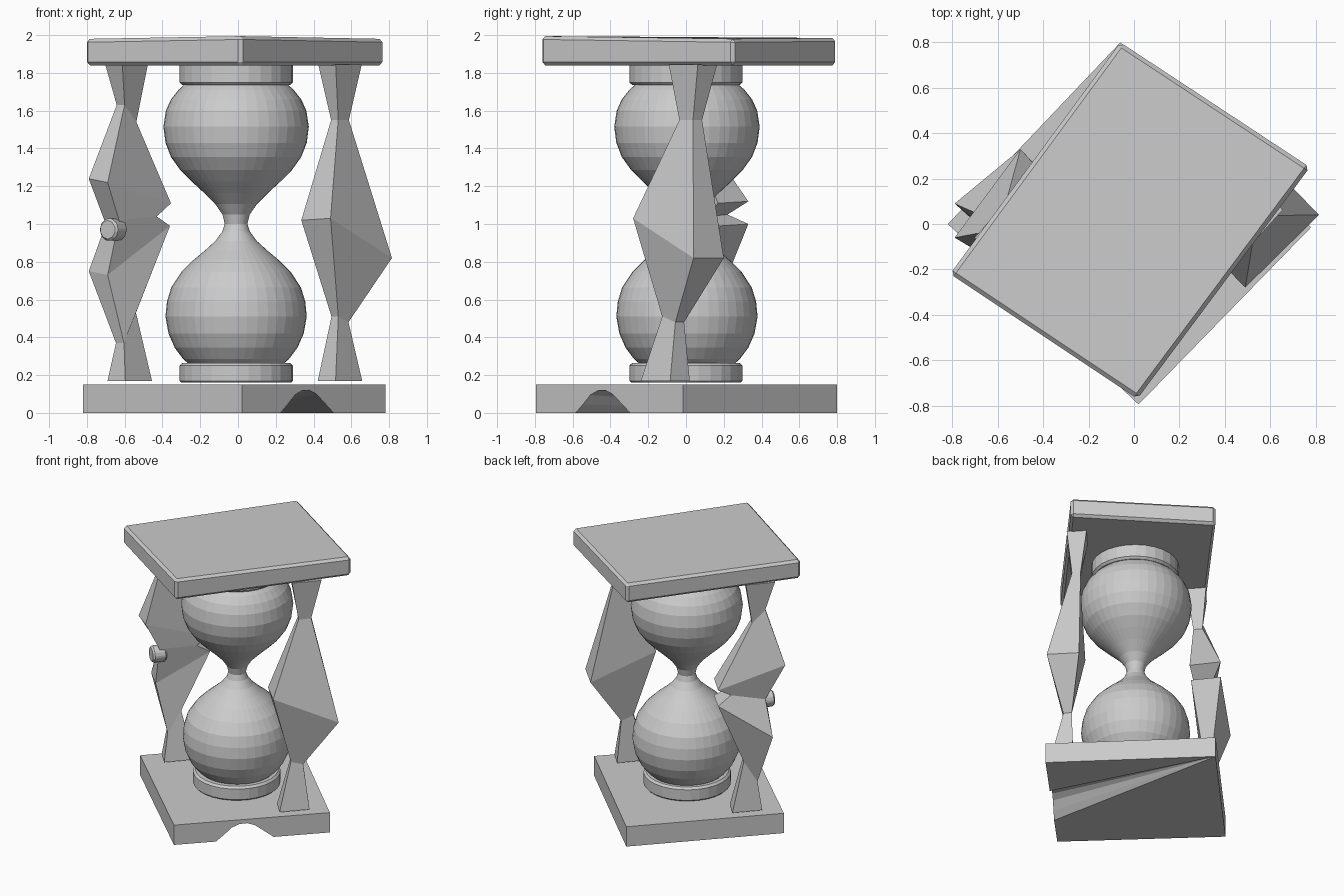
import bpy, bmesh, math
from mathutils import Vector

if "Cube" in bpy.data.objects:
    bpy.data.objects.remove(bpy.data.objects["Cube"])


def finish(name, bm):
    bmesh.ops.recalc_face_normals(bm, faces=bm.faces)
    me = bpy.data.meshes.new(name)
    bm.to_mesh(me)
    bm.free()
    ob = bpy.data.objects.new(name, me)
    bpy.context.collection.objects.link(ob)
    return ob


def loft(name, rings):
    """Skin a stack of equal-sized point rings and cap both ends."""
    bm = bmesh.new()
    vs = [[bm.verts.new(p) for p in r] for r in rings]
    n = len(vs[0])
    for a, b in zip(vs, vs[1:]):
        for i in range(n):
            j = (i + 1) % n
            bm.faces.new((a[i], a[j], b[j], b[i]))
    bm.faces.new(vs[0])
    bm.faces.new(vs[-1])
    return finish(name, bm)


def lathe(name, profile, n, cx, cy):
    return loft(name, [[(cx + r * math.cos(2 * math.pi * i / n),
                         cy + r * math.sin(2 * math.pi * i / n), z)
                        for i in range(n)] for r, z in profile])


def bevel(ob, w):
    m = ob.modifiers.new("Bevel", 'BEVEL')
    m.width = w
    m.segments = 1


def diamond(cx, cy, hx, hy, z_out, z_in=None):
    """Small pillar section: front, right, back, left corners."""
    z_in = z_out if z_in is None else z_in
    return [(cx - hx * .2, cy - hy, z_out), (cx + hx, cy + hy * .2, z_in),
            (cx + hx * .2, cy + hy, z_in), (cx - hx, cy - hy * .2, z_out)]


# Top board
corners = [(.015, -.77), (.775, .25), (-.06, .80), (-.81, -.22)]
tops = [1.995, 1.98, 1.985, 1.98]
bases = [1.84, 1.84, 1.84, 1.84]
top_board = loft("top_board", [[(x, y, z) for (x, y), z in zip(corners, zs)]
                               for zs in (bases, tops)])
bevel(top_board, .018)

# Bottom board: arch cut in the front right side, running back to a point
front, right, back, left = [Vector(p) for p in
                            ((.02, -.795, 0), (.78, -.015, 0), (-.06, .80, 0), (-.82, 0, 0))]
arch = [front.lerp(right, t) + Vector((0, 0, z)) for t, z in
        ((.27, 0), (.32, .045), (.37, .095), (.42, .118), (.47, .12),
         (.52, .1), (.58, .05), (.64, 0))]
bm = bmesh.new()
f, r, b, l = [bm.verts.new(p) for p in (front, right, back, left)]
ft, rt, bt, lt = [bm.verts.new(p + Vector((0, 0, .15))) for p in (front, right, back, left)]
av = [bm.verts.new(p) for p in arch]
bm.faces.new((ft, rt, bt, lt))
bm.faces.new((r, b, bt, rt))
bm.faces.new((b, l, lt, bt))
bm.faces.new((l, f, ft, lt))
bm.faces.new([f] + av + [r, rt, ft])
under = [l, f] + av + [r]
for p, q in zip(under, under[1:]):
    bm.faces.new((b, q, p))
finish("bottom_board", bm)

# Glass bulbs
glass = [(.24, .25), (.28, .285), (.325, .345), (.358, .42), (.374, .51), (.366, .59),
         (.343, .665), (.29, .745), (.225, .81), (.165, .86), (.11, .91), (.073, .96),
         (.06, 1.0), (.072, 1.05), (.11, 1.105), (.17, 1.165), (.235, 1.225),
         (.295, 1.285), (.345, 1.355), (.374, 1.43), (.385, 1.515), (.372, 1.6),
         (.345, 1.66), (.305, 1.71), (.26, 1.75)]
lathe("glass_bulbs", glass, 40, -.01, .005)

# Glass end caps
lathe("lower_cap", [(.29, .16), (.30, .17), (.30, .25), (.285, .265)], 28, -.01, 0)
lathe("upper_cap", [(.285, 1.735), (.30, 1.75), (.30, 1.82), (.30, 1.845)], 28, -.01, 0)

# Right pillar: one big faceted bulge
loft("right_pillar", [
    diamond(.54, -.11, .118, .13, .168),
    diamond(.54, -.068, .045, .058, .51, .48),
    [(.49, -.28, 1.03), (.815, .04, .82), (.66, .2, .82), (.335, -.12, 1.02)],
    diamond(.54, .025, .047, .06, 1.55),
    diamond(.54, .037, .115, .128, 1.845)])

# Left pillar: two bulges with a pinch between
loft("left_pillar", [
    diamond(-.573, .10, .118, .13, .168),
    diamond(-.593, .08, .053, .06, .37, .53),
    [(-.69, 0, .73), (-.36, .18, .99), (-.50, .33, 1.0), (-.79, .09, .75)],
    [(-.63, -.04, 1.02), (-.43, .12, 1.04), (-.53, .22, 1.05), (-.70, .05, 1.0)],
    [(-.69, -.12, 1.22), (-.355, .17, 1.11), (-.50, .33, 1.12), (-.79, -.06, 1.24)],
    diamond(-.59, -.02, .052, .06, 1.63, 1.54),
    diamond(-.59, -.035, .113, .128, 1.845)])

# Knob on the left pillar
bpy.ops.mesh.primitive_cylinder_add(vertices=10, radius=.062, depth=.1,
                                    location=(-.66, -.015, .97))
knob = bpy.context.object
knob.name = "pillar_knob"
knob.rotation_euler = Vector((-.6, -.8, 0)).to_track_quat('Z', 'Y').to_euler()
bevel(knob, .012)
